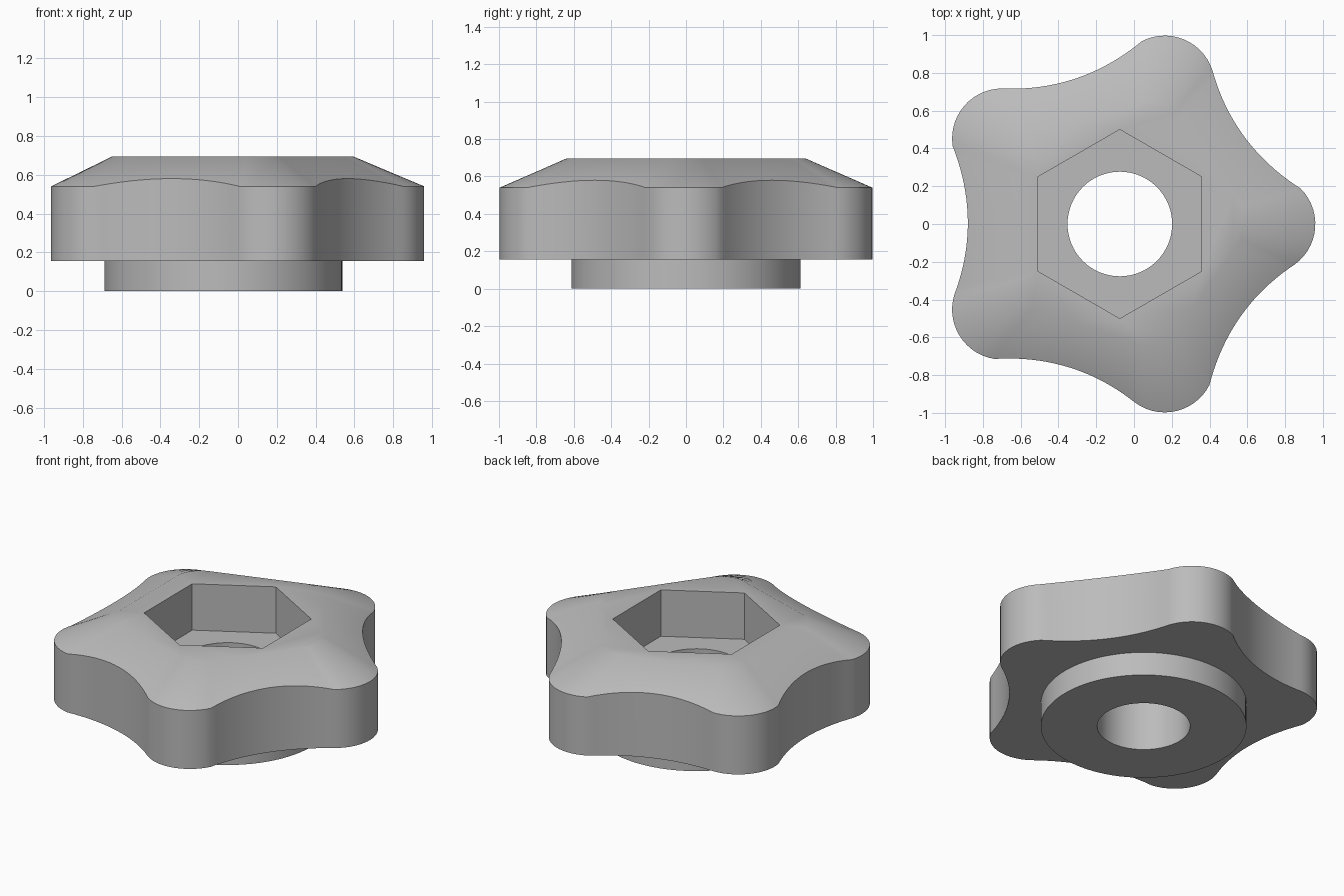
import bpy
import bmesh
from math import cos, sin, pi, radians
from mathutils import Vector

if "Cube" in bpy.data.objects:
    bpy.data.objects.remove(bpy.data.objects["Cube"])

AXIS = Vector((-0.075, 0))      # bore axis
LOBES, ARC, VALLEY = 5, 14, 20  # lobe count and steps along each curve


def polar(r, a):
    return Vector((r * cos(a), r * sin(a)))


def circle(r, n, z, start=0.0):
    return [(*(AXIS + polar(r, start + 2 * pi * i / n)), z) for i in range(n)]


def lobe_arc(k, dist, radius, a0, a1):
    """Points round the end of lobe k, from local angle a0 to a1."""
    turn = 2 * pi * k / LOBES
    centre = AXIS + polar(dist, turn)
    return [centre + polar(radius, turn + radians(a0 + (a1 - a0) * i / ARC))
            for i in range(ARC + 1)]


def outline(dist, radius, a0, a1, floor=None):
    """Closed star outline as (point, valley rise 0..1); floor is the valley radius."""
    pts = []
    for k in range(LOBES):
        arc = lobe_arc(k, dist, radius, a0, a1)
        pts += [(p, 0.0) for p in arc]
        a, b = arc[-1], lobe_arc(k + 1, dist, radius, a0, a1)[0]
        mid = (a + b) / 2 - AXIS
        sag = mid.length - floor if floor else 0.0
        for i in range(1, VALLEY):
            t = i / VALLEY
            rise = 1 - (2 * t - 1) ** 2
            pts.append((a.lerp(b, t) - mid.normalized() * sag * rise, rise))
    return pts


bm = bmesh.new()


def ring(coords):
    verts = [bm.verts.new(c) for c in coords]
    n = len(verts)
    return verts, [bm.edges.new((verts[i], verts[(i + 1) % n])) for i in range(n)]


def wall(lower, upper):
    n = len(lower[0])
    for i in range(n):
        j = (i + 1) % n
        bm.faces.new((lower[0][i], lower[0][j], upper[0][j], upper[0][i]))


def flat(outer, inner):
    bmesh.ops.triangle_fill(bm, edges=outer[1] + inner[1], use_beauty=True)


# Section rings: grip, crown, boss, hex socket and through bore
grip = outline(0.77, 0.265, -54, 45, floor=0.805)
crown = outline(0.5, 0.167, -36, 36)
grip_low = ring([(*p, 0.155) for p, _ in grip])
grip_top = ring([(*p, 0.54 + 0.04 * rise) for p, rise in grip])
crown_top = ring([(*p, 0.695) for p, _ in crown])
boss_low, boss_top = ring(circle(0.613, 96, 0)), ring(circle(0.613, 96, 0.155))
hex_low, hex_top = (ring(circle(0.5, 6, z, pi / 2)) for z in (0.39, 0.695))
bore_low, bore_top = (ring(circle(0.277, 64, z)) for z in (0, 0.39))

# Upright walls and sloped crown
for pair in ((grip_low, grip_top), (grip_top, crown_top), (boss_low, boss_top),
             (hex_low, hex_top), (bore_low, bore_top)):
    wall(*pair)
# Flat annular faces
for pair in ((crown_top, hex_top), (hex_low, bore_top),
             (grip_low, boss_top), (boss_low, bore_low)):
    flat(*pair)
bmesh.ops.recalc_face_normals(bm, faces=bm.faces[:])

mesh = bpy.data.meshes.new("star_knob")
bm.to_mesh(mesh)
bm.free()
knob = bpy.data.objects.new("star_knob", mesh)
bpy.context.collection.objects.link(knob)

# Plain grey material
grey = bpy.data.materials.new("plain_grey")
grey.use_nodes = True
colour = (0.5, 0.5, 0.5, 1)
grey.diffuse_color = colour
grey.node_tree.nodes["Principled BSDF"].inputs["Base Color"].default_value = colour
mesh.materials.append(grey)

bpy.ops.object.select_all(action="DESELECT")
knob.select_set(True)
bpy.context.view_layer.objects.active = knob
bpy.ops.object.shade_smooth_by_angle(angle=radians(30))
